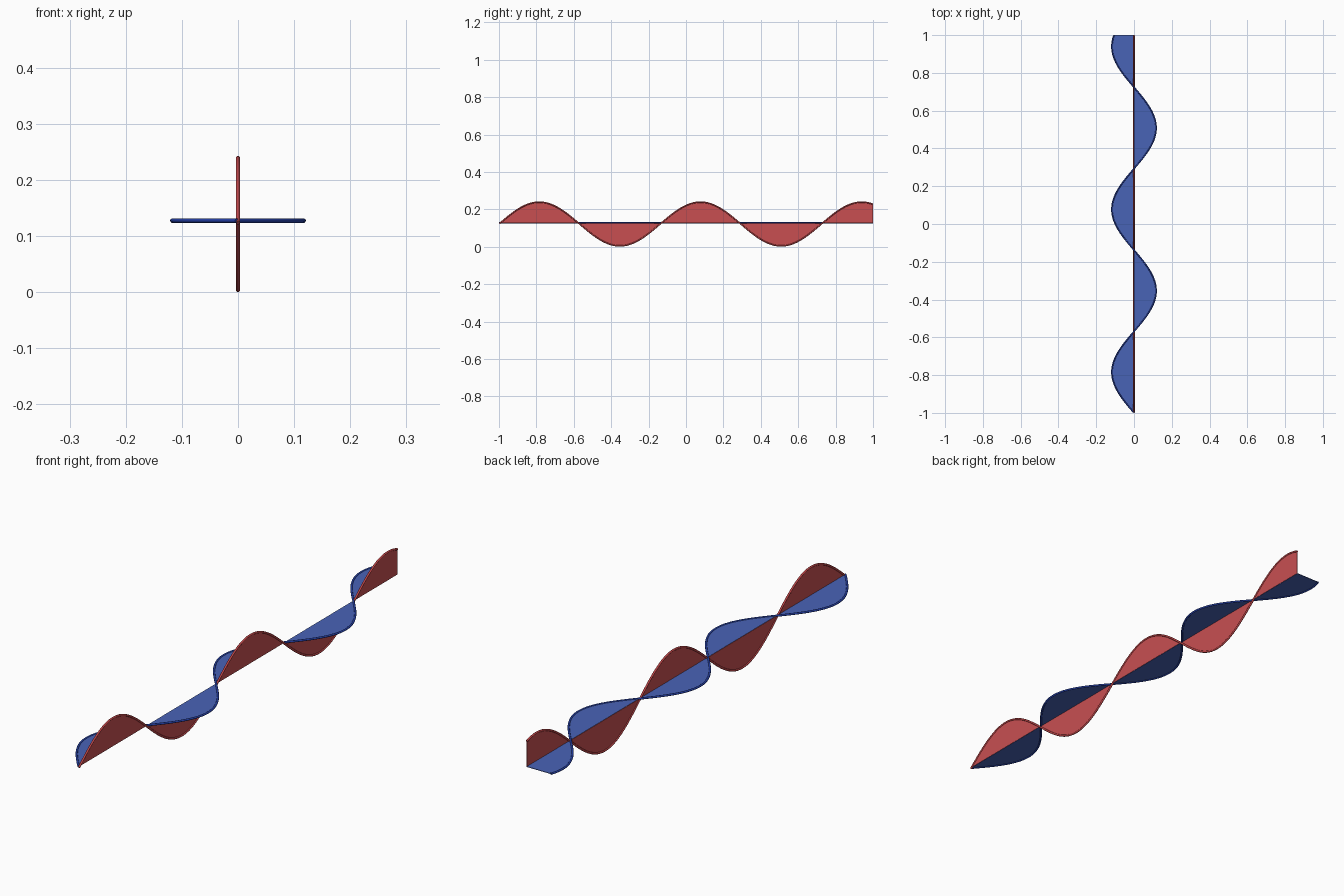
import bpy, bmesh, math

if "Cube" in bpy.data.objects:
    bpy.data.objects.remove(bpy.data.objects["Cube"])

N = 260
AXIS_Z = 0.1275          # height of the shared propagation axis
K = 2 * math.pi / 0.862  # wave number
TUBE = 0.004


def material(name, rgb):
    m = bpy.data.materials.new(name)
    m.diffuse_color = (*rgb, 1)
    m.use_nodes = True
    m.node_tree.nodes["Principled BSDF"].inputs["Base Color"].default_value = m.diffuse_color
    return m


def red_point(y):
    return (0, y, 0.1215 + 0.1172 * math.sin(K * (y + 1)))


def blue_point(y):
    return (-0.1170 * math.sin(K * (y + 1)), y, AXIS_Z)


def offset(p):
    return p[0] + p[2] - AXIS_Z


def wave_sheet(name, point, mat, up):
    # thin sheet between the axis and the wave curve
    bm = bmesh.new()
    ys = [-1 + 2 * i / N for i in range(N + 1)]
    rows = [(bm.verts.new((0, y, AXIS_Z)), bm.verts.new(point(y)),
             offset(point(y))) for y in ys]
    for (a, b, s), (c, d, t) in zip(rows, rows[1:]):
        if s * t > 0:
            bm.faces.new((a, c, d, b))
    loose = [v for v in bm.verts if not v.link_faces]
    bmesh.ops.delete(bm, geom=loose, context='VERTS')
    bm.normal_update()
    for f in bm.faces:
        if f.normal.dot(up) < 0:
            f.normal_flip()
    me = bpy.data.meshes.new(name)
    bm.to_mesh(me)
    bm.free()
    me.materials.append(mat)
    ob = bpy.data.objects.new(name, me)
    bpy.context.collection.objects.link(ob)
    mod = ob.modifiers.new("thickness", 'SOLIDIFY')
    mod.thickness = 0.002
    mod.offset = 0


def wave_edge(name, point, mat):
    # round rim following the wave
    cu = bpy.data.curves.new(name, 'CURVE')
    cu.dimensions = '3D'
    cu.bevel_depth = TUBE
    cu.bevel_resolution = 3
    cu.use_fill_caps = True
    sp = cu.splines.new('POLY')
    sp.points.add(N)
    for i, p in enumerate(sp.points):
        p.co = (*point(-0.9975 + 1.996 * i / N), 1)
    sp.use_smooth = True
    cu.materials.append(mat)
    bpy.context.collection.objects.link(bpy.data.objects.new(name, cu))


red = material("red", (0.58, 0.078, 0.083))
blue = material("blue", (0.066, 0.125, 0.47))
rim_red = material("rim red", (0.52, 0.06, 0.065))
rim_blue = material("rim blue", (0.018, 0.05, 0.38))

# vertical wave
wave_sheet("vertical_wave_sheet", red_point, red, (1, 0, 0))
wave_edge("vertical_wave_rim", red_point, rim_red)

# horizontal wave
wave_sheet("horizontal_wave_sheet", blue_point, blue, (0, 0, 1))
wave_edge("horizontal_wave_rim", blue_point, rim_blue)
